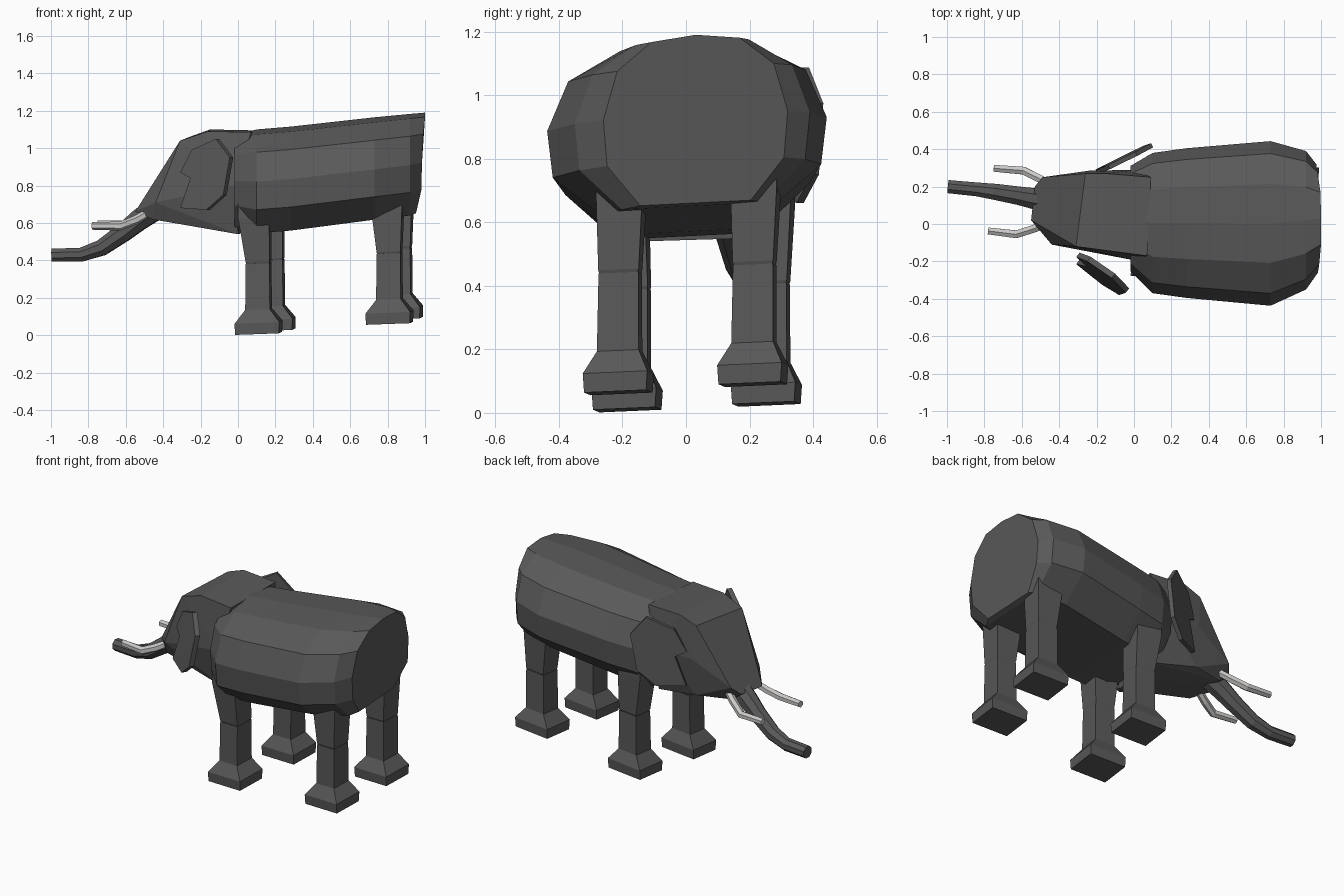
import bpy, bmesh, math
from mathutils import Vector, Matrix

if "Cube" in bpy.data.objects:
    bpy.data.objects.remove(bpy.data.objects["Cube"])


def material(name, rgb):
    m = bpy.data.materials.new(name)
    m.diffuse_color = (*rgb, 1)
    m.use_nodes = True
    m.node_tree.nodes["Principled BSDF"].inputs["Base Color"].default_value = m.diffuse_color
    return m


GREY = material("dark grey hide", (0.1, 0.1, 0.1))
IVORY = material("ivory", (0.6, 0.59, 0.58))


def finish(bm, name, mat):
    bmesh.ops.recalc_face_normals(bm, faces=bm.faces[:])
    me = bpy.data.meshes.new(name)
    bm.to_mesh(me)
    bm.free()
    me.materials.append(mat)
    ob = bpy.data.objects.new(name, me)
    bpy.context.collection.objects.link(ob)
    return ob


def loft(name, rings, mat=GREY):
    """Skin a list of point rings and cap both ends."""
    bm = bmesh.new()
    vs = [[bm.verts.new(p) for p in r] for r in rings]
    for a, b in zip(vs, vs[1:]):
        n = len(a)
        for i in range(n):
            bm.faces.new((a[i], a[(i + 1) % n], b[(i + 1) % n], b[i]))
    bm.faces.new(vs[0])
    bm.faces.new(vs[-1])
    return finish(bm, name, mat)


def tube(name, path, mat, sides=8):
    """Path points are (x, y, z, radius)."""
    rings = []
    for i, p in enumerate(path):
        a, b = path[max(i - 1, 0)], path[min(i + 1, len(path) - 1)]
        d = (Vector(b[:3]) - Vector(a[:3])).normalized()
        u = d.cross(Vector((0, 0, 1))).normalized()
        v = u.cross(d)
        rings.append([Vector(p[:3]) + p[3] * (math.cos(t) * u + math.sin(t) * v)
                      for t in (2 * math.pi * (k + 0.5) / sides for k in range(sides))])
    loft(name, rings, mat)


# Body: faceted barrel lofted along x, slightly rolled; the rump slants in below
half = [(0, 1), (0.48, 0.97), (0.85, 0.81), (1, 0.53), (0.96, 0.26), (0.6, 0.02)]
profile = half + [(-y, z) for y, z in reversed(half[1:])]
# x, half width, bottom, top, y offset
stations = [(-0.02, 0.28, 0.58, 1.07, 0.03), (0.1, 0.375, 0.545, 1.1, 0.005),
            (0.28, 0.4, 0.56, 1.115, 0.005), (0.73, 0.44, 0.62, 1.165, 0.003),
            (0.92, 0.37, 0.64, 1.183, 0.02), (1.0, 0.29, 0.65, 1.19, 0.03)]
rings = []
for x, w, lo, hi, off in stations:
    ring = [Vector((x, y * w + off, lo + z * (hi - lo) + 0.05 * y * w)) for y, z in profile]
    if x == 1.0:
        for p in ring:
            p.x -= max(0, 0.79 - p.z) * 0.35 + max(0, abs(p.y) - 0.15) * 0.15
    rings.append(ring)
loft("body", rings)

# Head: convex block turned a little to +y
head_points = [(0.07, -0.17, 1.085), (0.09, 0.25, 1.095), (-0.16, -0.14, 1.09), (-0.15, 0.27, 1.1),
               (-0.31, -0.12, 1.04), (-0.26, 0.27, 1.06), (-0.44, -0.11, 0.71), (-0.49, 0.25, 0.72),
               (-0.55, 0.02, 0.66), (-0.53, 0.2, 0.67), (-0.46, -0.06, 0.62), (-0.46, 0.2, 0.62),
               (-0.28, -0.1, 0.61), (-0.25, 0.25, 0.61), (0.0, -0.13, 0.54), (0.05, 0.2, 0.55),
               (-0.02, -0.19, 0.8), (0.02, 0.29, 0.85), (-0.25, -0.14, 0.85), (-0.24, 0.285, 0.85)]
bm = bmesh.new()
for p in head_points:
    bm.verts.new(p)
bmesh.ops.convex_hull(bm, input=bm.verts[:])
bmesh.ops.dissolve_limit(bm, angle_limit=0.05, verts=bm.verts[:], edges=bm.edges[:])
finish(bm, "head", GREY)

# Ears: thick polygon plates swung out from the head
ear_shape = [(0.0, 0.87), (0.06, 0.99), (0.19, 1.05), (0.265, 0.95), (0.23, 0.75),
             (0.14, 0.67), (0.0, 0.68), (0.055, 0.84)]


def ear(name, x0, y0, slope, lift, thick, lean, size):
    n = Vector((-slope, 1, 0)).normalized() * thick / 2
    pts = [Vector((x0 + u * size, y0 + slope * u * size + lean * (z - 0.87),
                   0.87 + (z - 0.87) * size + lift)) for u, z in ear_shape]
    loft(name, [[p + n for p in pts], [p - n for p in pts]])


ear("ear_right", -0.3, -0.165, -0.78, 0.0, 0.03, 0.2, 1.0)
ear("ear_left", -0.2, 0.275, 0.5, 0.015, 0.025, -0.03, 1.12)

# Trunk
tube("trunk", [(-0.45, 0.12, 0.67, 0.065), (-0.53, 0.135, 0.615, 0.06), (-0.61, 0.15, 0.55, 0.053),
               (-0.73, 0.17, 0.467, 0.047), (-0.84, 0.185, 0.43, 0.04),
               (-0.995, 0.2, 0.428, 0.038)], GREY)

# Tusks
tube("tusk_right", [(-0.46, 0.0, 0.665, 0.022), (-0.55, -0.03, 0.615, 0.024),
                    (-0.63, -0.055, 0.583, 0.024), (-0.78, -0.037, 0.585, 0.021)], IVORY, 6)
tube("tusk_left", [(-0.43, 0.2, 0.675, 0.022), (-0.5, 0.24, 0.635, 0.024),
                   (-0.59, 0.285, 0.59, 0.024), (-0.75, 0.298, 0.592, 0.021)], IVORY, 6)


# Legs: flared foot with a shin, and a tapering thigh
def leg(name, x, y, z, side, thigh_dx):
    yaw = Matrix.Rotation(math.radians(-5), 3, 'Z')

    def ring(h, hx, hy, dx=0.0, dy=0.0):
        out = []
        for sx, sy in ((-1, -1), (1, -1), (1, 1), (-1, 1)):
            o = yaw @ Vector((sx * hx, sy * hy, 0))
            out.append((x + o.x + dx, y + o.y + dy, z + h + 0.04 * (o.x + o.y)))
        return out
    loft(name + "_shin_and_foot", [ring(0, 0.118, 0.098), ring(0.06, 0.12, 0.102),
                                   ring(0.13, 0.066, 0.066, 0, 0.004), ring(0.375, 0.064, 0.063, 0, 0.006)])
    loft(name + "_thigh", [ring(0.37, 0.059, 0.059, 0, 0.006), ring(0.385, 0.064, 0.064, 0, 0.006),
                           ring(0.62, 0.083, 0.073, thigh_dx, 0.01 * side),
                           ring(0.75, 0.083, 0.073, thigh_dx, 0.01 * side)])


leg("front_leg_right", 0.11, -0.185, 0.01, -1, -0.02)
leg("front_leg_left", 0.18, 0.253, 0.028, 1, -0.02)
leg("rear_leg_right", 0.81, -0.213, 0.064, 1, -0.01)
leg("rear_leg_left", 0.862, 0.21, 0.09, 1, -0.01)
